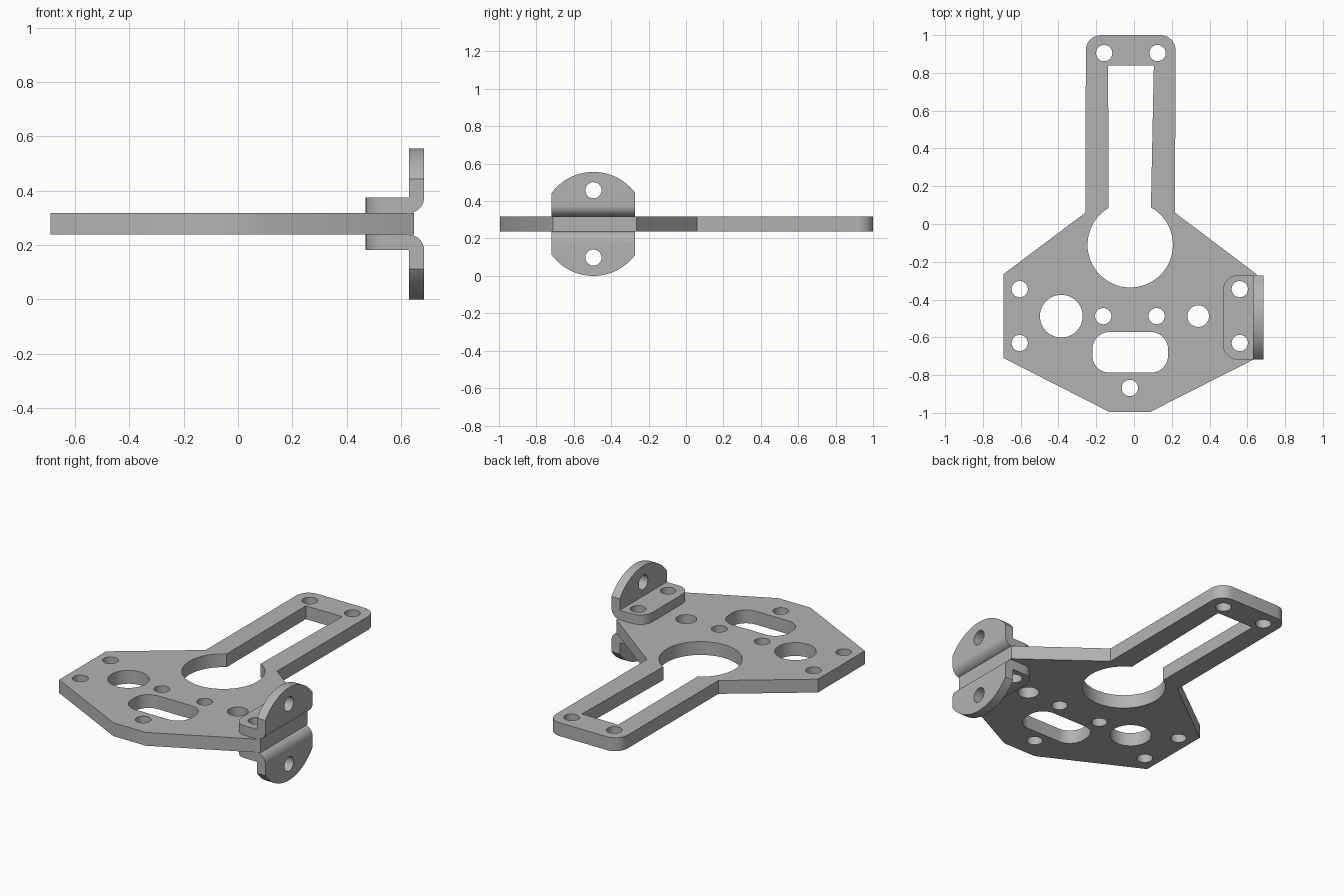
import bpy, bmesh
from math import pi, cos, sin, radians
from mathutils import Matrix

cube = bpy.data.objects.get("Cube")
if cube:
    bpy.data.objects.remove(cube, do_unlink=True)

grey = bpy.data.materials.new("grey metal")
grey.use_nodes = True
grey.diffuse_color = (0.45, 0.45, 0.45, 1)
grey.node_tree.nodes["Principled BSDF"].inputs["Base Color"].default_value = grey.diffuse_color

MID, HALF = 0.278, 0.04          # plate centre height and half thickness
TAB_Y = -0.495                   # centre line of the brackets
BOLT = 0.043                     # small hole radius


def arc(cx, cy, r, start=0, end=360, n=48):
    steps = n if abs(end - start) >= 360 else n + 1
    angles = [radians(start + (end - start) * i / n) for i in range(steps)]
    return [(cx + r * cos(a), cy + r * sin(a)) for a in angles]


def rounded(x0, x1, y0, y1, r):
    return (arc(x0 + r, y0 + r, r, 180, 270, 10) + arc(x1 - r, y0 + r, r, 270, 360, 10)
            + arc(x1 - r, y1 - r, r, 0, 90, 10) + arc(x0 + r, y1 - r, r, 90, 180, 10))


def prism(name, loops, centre, half, axis="z"):
    """Extrude a filled outline with holes along an axis."""
    curve = bpy.data.curves.new(name, "CURVE")
    curve.dimensions, curve.fill_mode, curve.extrude = "2D", "BOTH", half
    for loop in loops:
        spline = curve.splines.new("POLY")
        spline.points.add(len(loop) - 1)
        for point, (u, v) in zip(spline.points, loop):
            point.co = (u, v, 0, 1)
        spline.use_cyclic_u = True
    temp = bpy.data.objects.new(name, curve)
    bpy.context.collection.objects.link(temp)
    bpy.context.view_layer.update()
    graph = bpy.context.evaluated_depsgraph_get()
    mesh = bpy.data.meshes.new_from_object(temp.evaluated_get(graph))
    bpy.data.objects.remove(temp, do_unlink=True)

    turn = {"z": Matrix.Identity(3),
            "x": Matrix(((0, 0, 1), (1, 0, 0), (0, 1, 0))),
            "y": Matrix(((0, 1, 0), (0, 0, 1), (1, 0, 0)))}[axis]
    bm = bmesh.new()
    bm.from_mesh(mesh)
    bmesh.ops.translate(bm, verts=bm.verts, vec=(0, 0, centre))
    bmesh.ops.transform(bm, verts=bm.verts, matrix=turn.to_4x4())
    bmesh.ops.remove_doubles(bm, verts=bm.verts, dist=1e-5)
    bmesh.ops.recalc_face_normals(bm, faces=bm.faces)
    bm.to_mesh(mesh)
    bm.free()
    mesh.materials.clear()
    mesh.materials.append(grey)
    obj = bpy.data.objects.new(name, mesh)
    bpy.context.collection.objects.link(obj)
    return obj


def select(obj):
    bpy.ops.object.select_all(action="DESELECT")
    obj.select_set(True)
    bpy.context.view_layer.objects.active = obj


def carve(obj, cutter, operation):
    mod = obj.modifiers.new("carve", "BOOLEAN")
    mod.object, mod.operation, mod.solver = cutter, operation, "EXACT"
    select(obj)
    bpy.ops.object.modifier_apply(modifier=mod.name)
    bpy.data.objects.remove(cutter, do_unlink=True)


# Main plate: hexagonal body with a long slotted arm
outline = ([(-0.69, -0.71), (-0.13, -0.995), (0.085, -0.995), (0.648, -0.71),
            (0.648, -0.265), (0.217, 0.06)]
           + arc(0.14, 0.92, 0.08, 0, 90, 10) + arc(-0.175, 0.92, 0.08, 90, 180, 10)
           + [(-0.257, 0.06), (-0.69, -0.265)])
keyhole = arc(-0.02, -0.11, 0.226, 120.5, 421, 60) + [(0.105, 0.838), (-0.137, 0.838)]
holes = [keyhole, rounded(-0.22, 0.18, -0.787, -0.572, 0.09),
         arc(-0.385, -0.488, 0.113), arc(0.34, -0.488, 0.057)]
bolts = [(-0.605, -0.345), (-0.605, -0.63), (0.56, -0.345), (0.56, -0.63),
         (-0.163, -0.488), (0.12, -0.488), (-0.022, -0.868), (-0.158, 0.905), (0.125, 0.905)]
holes += [arc(x, y, BOLT) for x, y in bolts]
plate = prism("base_plate", [outline] + holes, MID, HALF)

# Upper bracket: bent strip trimmed to a rounded foot and a round-topped tab
low, high = MID + HALF, MID + HALF + 0.057
bend = [(high - 0.057 * cos(a), 0.628 + 0.057 * sin(a))
        for a in [pi / 2 * i / 12 for i in range(13)]]
strip = [(low, 0.4)] + bend + [(0.7, 0.685), (0.7, 0.63), (high, 0.63), (high, 0.4)]
upper = prism("upper_bracket", [strip], TAB_Y, 0.4, "y")
carve(upper, prism("foot_trim", [rounded(0.47, 0.9, TAB_Y - 0.223, TAB_Y + 0.223, 0.08)],
                   MID, 0.8), "INTERSECT")
carve(upper, prism("tab_trim", [arc(TAB_Y, MID, 0.278, n=96)], 0.6, 0.5, "x"), "INTERSECT")
carve(upper, prism("tab_hole", [arc(TAB_Y, 0.458, BOLT)], 0.65, 0.1, "x"), "DIFFERENCE")
for y in (-0.345, -0.63):
    carve(upper, prism("foot_hole", [arc(0.56, y, BOLT)], MID, 0.2), "DIFFERENCE")

# Lower bracket: mirror of the upper one about the plate
lower = upper.copy()
lower.data = upper.data.copy()
lower.name = "lower_bracket"
bpy.context.collection.objects.link(lower)
lower.data.transform(Matrix.Translation((0, 0, 2 * MID)) @ Matrix.Diagonal((1, 1, -1, 1)))
lower.data.flip_normals()

for part in (plate, upper, lower):
    select(part)
    bpy.ops.object.shade_smooth_by_angle(angle=radians(30))
